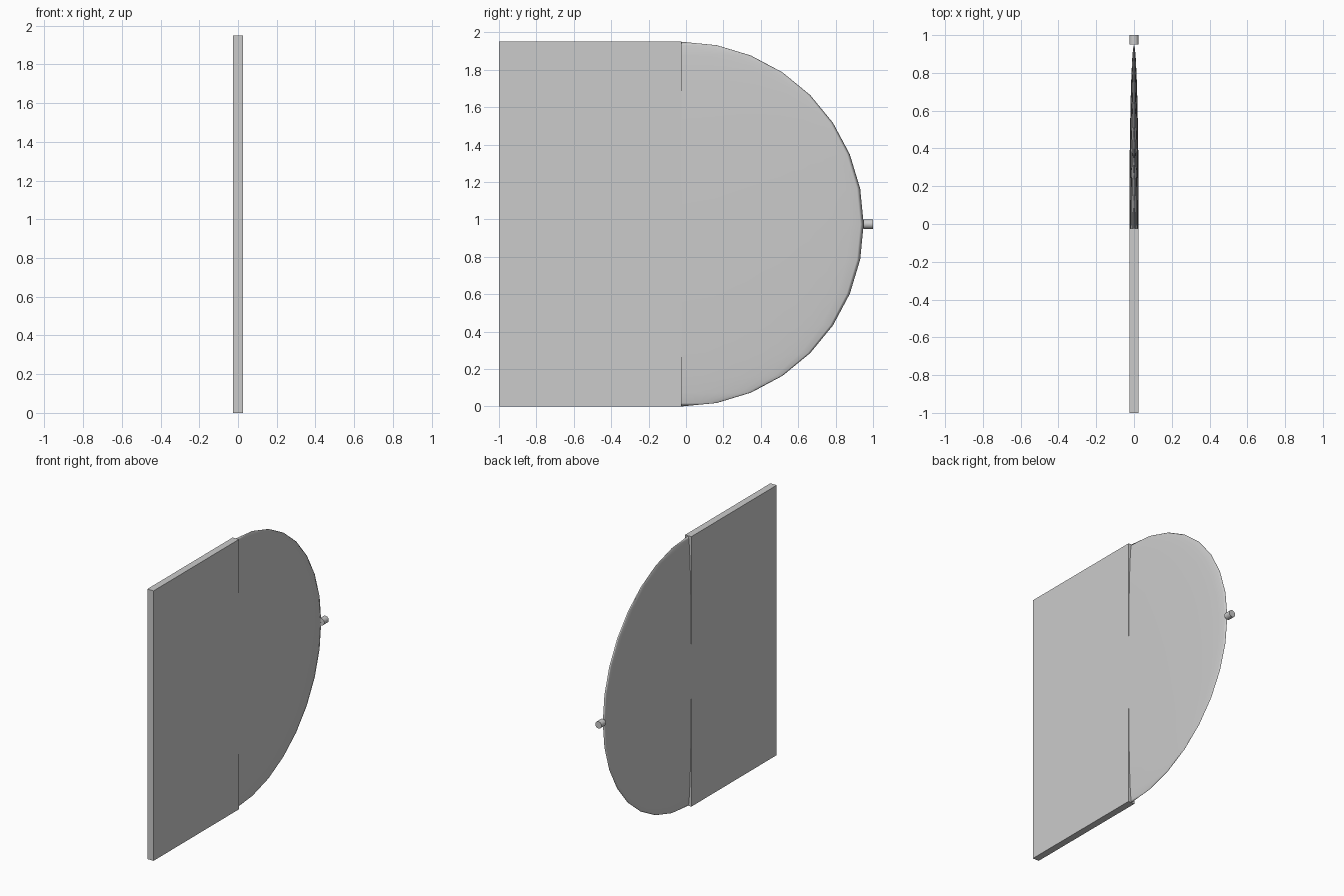
import bpy, bmesh, math

if "Cube" in bpy.data.objects:
    bpy.data.objects.remove(bpy.data.objects["Cube"])

T = 0.025          # half thickness of the panel
R = 0.975          # half height of the panel
SEAM = -0.025      # y where slab and dome meet


def finish(name, bm, smooth=False):
    mesh = bpy.data.meshes.new(name)
    bm.to_mesh(mesh)
    bm.free()
    obj = bpy.data.objects.new(name, mesh)
    bpy.context.collection.objects.link(obj)
    if smooth:
        bpy.ops.object.select_all(action='DESELECT')
        obj.select_set(True)
        bpy.context.view_layer.objects.active = obj
        bpy.ops.object.shade_smooth_by_angle(angle=math.radians(30))
    return obj


# Flat rectangular slab
bm = bmesh.new()
bmesh.ops.create_cube(bm, size=1)
bmesh.ops.scale(bm, vec=(2 * T, SEAM + 1, 2 * R), verts=bm.verts)
bmesh.ops.translate(bm, vec=(0, (SEAM - 1) / 2, R), verts=bm.verts)
finish("flat_slab", bm)

# Flattened half dome, open where it meets the slab
bm = bmesh.new()
bmesh.ops.create_uvsphere(bm, u_segments=32, v_segments=16, radius=R)
bmesh.ops.bisect_plane(bm, geom=bm.verts[:] + bm.edges[:] + bm.faces[:], dist=1e-5,
                       plane_co=(0, 0, 0), plane_no=(0, -1, 0), clear_outer=True)
bmesh.ops.scale(bm, vec=(T / R, 1, 1), verts=bm.verts)
bmesh.ops.translate(bm, vec=(0, SEAM, R), verts=bm.verts)
bmesh.ops.recalc_face_normals(bm, faces=bm.faces)
# Open shell: make sure the normals face away from the seam
if sum(f.normal.y * f.calc_area() for f in bm.faces) < 0:
    bmesh.ops.reverse_faces(bm, faces=bm.faces)
dome = finish("rounded_end", bm)
dome.data.shade_smooth()

# Small peg on the tip
bpy.ops.mesh.primitive_cylinder_add(vertices=32, radius=T, depth=0.05,
                                    location=(0, 0.975, R),
                                    rotation=(math.pi / 2, 0, 0))
peg = bpy.context.object
peg.name = "tip_peg"
bpy.ops.object.shade_smooth_by_angle(angle=math.radians(30))
